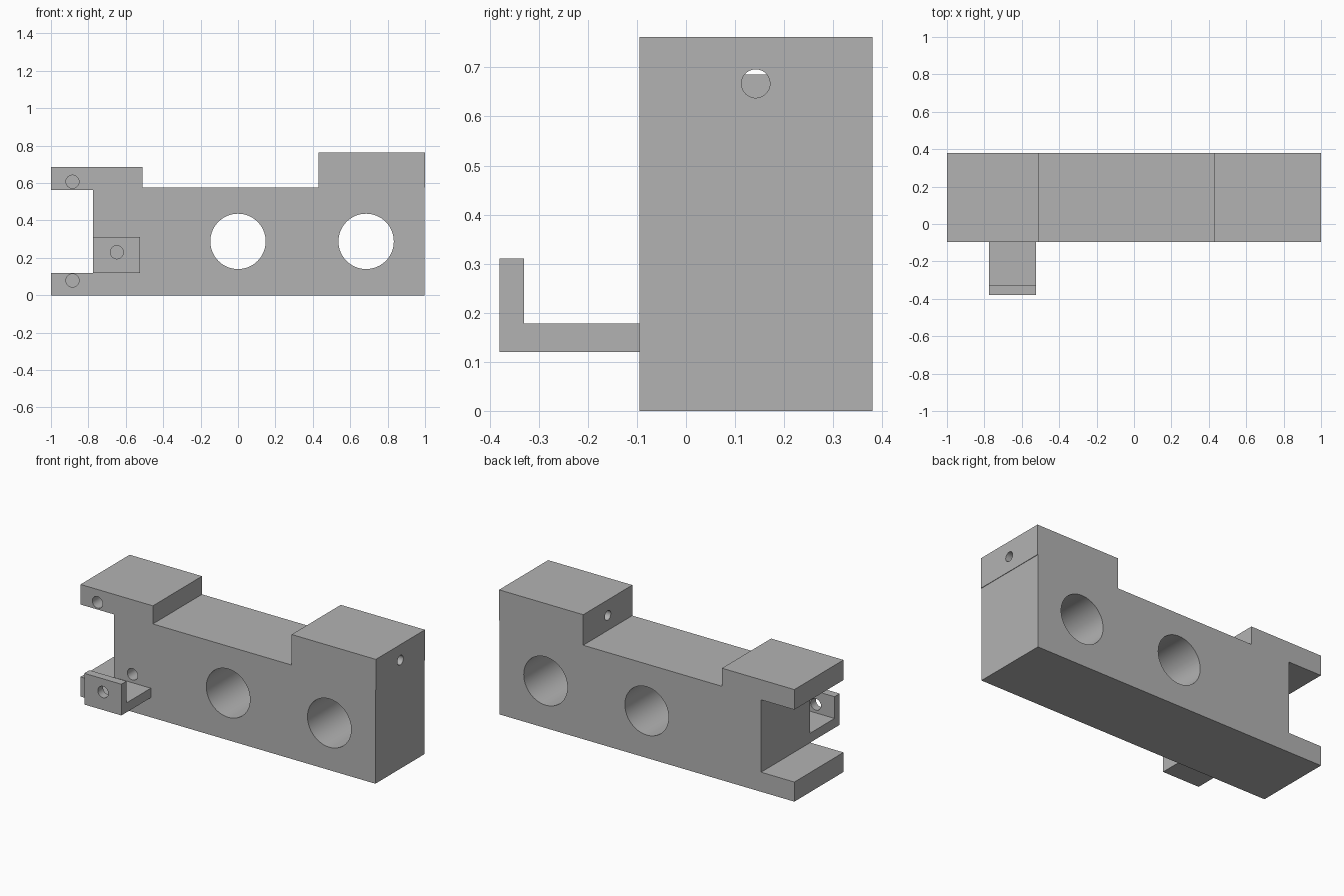
import bpy, bmesh
from math import pi, radians

default = bpy.data.objects.get("Cube")
if default:
    bpy.data.objects.remove(default, do_unlink=True)

grey = bpy.data.materials.new("plain grey")
grey.use_nodes = True
colour = (0.45, 0.45, 0.45, 1)
grey.diffuse_color = colour
grey.node_tree.nodes["Principled BSDF"].inputs["Base Color"].default_value = colour

FRONT, BACK = -0.095, 0.38


def extrude(name, points, start, vector):
    """Extrude a closed outline along a vector; start places each 2D point."""
    bm = bmesh.new()
    face = bm.faces.new([bm.verts.new(start(a, b)) for a, b in points])
    grown = bmesh.ops.extrude_face_region(bm, geom=[face])["geom"]
    verts = [v for v in grown if isinstance(v, bmesh.types.BMVert)]
    bmesh.ops.translate(bm, verts=verts, vec=vector)
    bmesh.ops.recalc_face_normals(bm, faces=bm.faces)
    mesh = bpy.data.meshes.new(name)
    bm.to_mesh(mesh)
    bm.free()
    mesh.materials.append(grey)
    obj = bpy.data.objects.new(name, mesh)
    bpy.context.collection.objects.link(obj)
    return obj


def drill(obj, centre, radius, length, rotation):
    """Cut a round hole through or into a part."""
    bpy.ops.mesh.primitive_cylinder_add(vertices=64, radius=radius, depth=length,
                                        location=centre, rotation=rotation)
    cutter = bpy.context.object
    cutter.name = "hole_cutter"
    cutter.hide_render = True
    cutter.data.materials.append(grey)
    mod = obj.modifiers.new("hole", "BOOLEAN")
    mod.operation, mod.solver, mod.object = "DIFFERENCE", "EXACT", cutter
    bpy.context.view_layer.objects.active = obj
    bpy.ops.object.modifier_apply(modifier=mod.name)
    bpy.data.objects.remove(cutter, do_unlink=True)


def drill_y(obj, x, z, radius, y0, y1):
    drill(obj, (x, (y0 + y1) / 2, z), radius, y1 - y0, (pi / 2, 0, 0))


# Main block with a slotted end and a recessed top
outline = [(-1, 0), (0.997, 0), (0.997, 0.575), (1, 0.575), (1, 0.762),
           (0.43, 0.762), (0.43, 0.575), (-0.51, 0.575), (-0.51, 0.686),
           (-1, 0.686), (-1, 0.563), (-0.775, 0.563), (-0.775, 0.12), (-1, 0.12)]
body = extrude("body", outline, lambda x, z: (x, FRONT, z), (0, BACK - FRONT, 0))

# Two large through bores
for x in (0, 0.685):
    drill_y(body, x, 0.288, 0.148, FRONT - 0.1, BACK + 0.1)

# Small blind holes in the jaws and behind the bracket
for x, z in ((-0.885, 0.607), (-0.885, 0.079), (-0.648, 0.23)):
    drill_y(body, x, z, 0.035, FRONT - 0.1, FRONT + 0.24)

# Cross hole through the raised end
drill(body, (0.715, 0.142, 0.667), 0.029, 0.7, (0, pi / 2, 0))

# L-shaped bracket on the front
ell = [(-0.38, 0.12), (FRONT, 0.12), (FRONT, 0.178), (-0.33, 0.178),
       (-0.33, 0.311), (-0.38, 0.311)]
bracket = extrude("bracket", ell, lambda y, z: (-0.775, y, z), (0.251, 0, 0))
drill_y(bracket, -0.648, 0.23, 0.035, -0.45, -0.25)

# Smooth bores, crisp edges
bpy.ops.object.select_all(action="DESELECT")
for part in (body, bracket):
    part.select_set(True)
bpy.context.view_layer.objects.active = body
bpy.ops.object.shade_smooth_by_angle(angle=radians(30))
